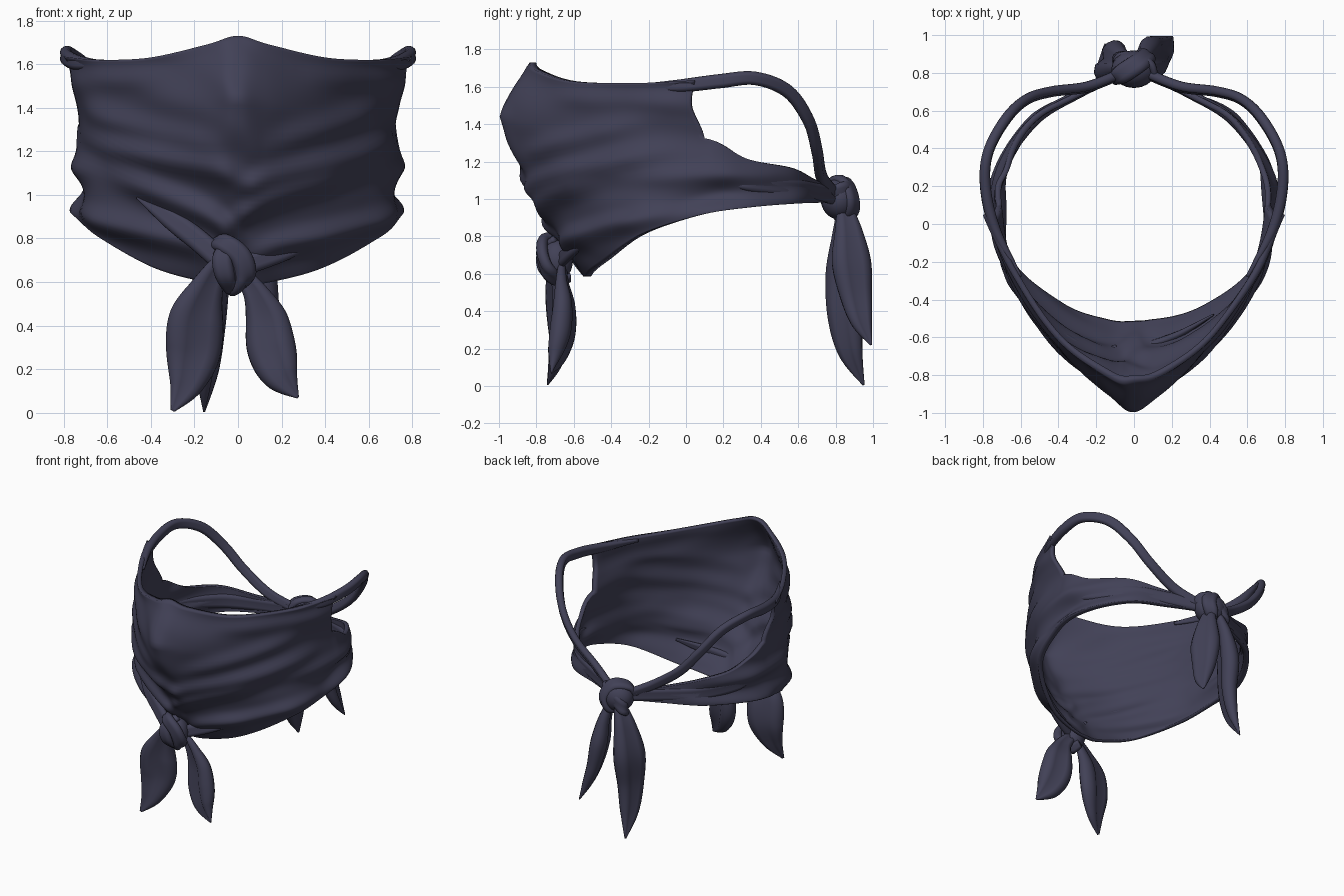
import bpy, bmesh, math
from mathutils import Vector, noise

if "Cube" in bpy.data.objects:
    bpy.data.objects.remove(bpy.data.objects["Cube"])

cloth = bpy.data.materials.new("dark slate cloth")
cloth.use_nodes = True
COLOUR = (0.054, 0.053, 0.095, 1)
cloth.diffuse_color = COLOUR
shader = next(n for n in cloth.node_tree.nodes if n.type == "BSDF_PRINCIPLED")
shader.inputs["Base Color"].default_value = COLOUR
shader.inputs["Roughness"].default_value = 0.9


def finish(name, bm):
    mesh = bpy.data.meshes.new(name)
    bm.to_mesh(mesh)
    bm.free()
    mesh.materials.append(cloth)
    mesh.shade_smooth()
    obj = bpy.data.objects.new(name, mesh)
    bpy.context.collection.objects.link(obj)


def spline(points, t, straight=0.0):
    """Smooth curve through the points, t from 0 to len - 1, blended towards straight lines."""
    last = len(points) - 1
    i = min(max(int(t), 0), last - 1)
    f = t - i
    a, b, c, d = (points[min(max(i + k, 0), last)] for k in (-1, 0, 1, 2))
    smooth = b + (c - a) * (f / 2) + (a * 2 - b * 5 + c * 4 - d) * (f * f / 2) \
        + (b * 3 - a - c * 3 + d) * (f ** 3 / 2)
    return smooth * (1 - straight) + (b + (c - b) * f) * straight


def sweep(name, path, widths, depth=0.8, wide=(1, 0, 0), crease=0.0, steps=8, sides=16):
    """Closed oval section swept along a path; crease cuts a fold down both faces."""
    path = [Vector(p) for p in path]
    n = (len(path) - 1) * steps
    bm = bmesh.new()
    rings = []
    for k in range(n + 1):
        t = k / steps
        p = spline(path, t)
        tangent = (spline(path, min(t + .05, len(path) - 1)) - spline(path, max(t - .05, 0))).normalized()
        side = Vector(wide)
        side = (side - tangent * side.dot(tangent)).normalized()
        face = tangent.cross(side)
        w = max(spline(widths, t), 0.003)
        ring = []
        for j in range(sides):
            a = math.tau * j / sides
            groove = 1 - crease * math.exp(-(math.cos(a) / .3) ** 2)
            ring.append(bm.verts.new(p + side * w * math.cos(a) + face * w * depth * math.sin(a) * groove))
        rings.append(ring)
    for r, q in zip(rings, rings[1:]):
        for j in range(sides):
            bm.faces.new((r[j], r[j - 1], q[j - 1], q[j]))
    bm.faces.new(rings[0])
    bm.faces.new(rings[-1])
    bmesh.ops.recalc_face_normals(bm, faces=bm.faces)
    finish(name, bm)


def ball(name, centre, size):
    bm = bmesh.new()
    bmesh.ops.create_uvsphere(bm, u_segments=20, v_segments=12, radius=1)
    bmesh.ops.scale(bm, vec=size, verts=bm.verts)
    bmesh.ops.translate(bm, vec=centre, verts=bm.verts)
    finish(name, bm)


# Face cloth: half rows from nose line to side, top row first
ROWS = [
    [(0, -.83, 1.73), (.14, -.79, 1.69), (.4, -.61, 1.63), (.64, -.27, 1.62), (.78, .05, 1.635)],
    [(0, -1, 1.44), (.14, -.91, 1.43), (.4, -.65, 1.42), (.65, -.3, 1.44), (.76, .03, 1.5)],
    [(0, -.88, 1.15), (.15, -.83, 1.15), (.41, -.63, 1.2), (.65, -.28, 1.31), (.73, .1, 1.325)],
    [(0, -.76, .92), (.15, -.73, .93), (.42, -.58, .98), (.66, -.26, 1.07), (.745, .1, 1.12)],
    [(0, -.645, .73), (.15, -.64, .75), (.43, -.52, .82), (.67, -.24, .92), (.72, .1, 1.01)],
    [(0, -.54, .585), (.15, -.53, .6), (.4, -.445, .67), (.65, -.24, .81), (.735, .08, .915)],
]
# Lower band behind the cheek: x, y, z, half height
BAND = [(.69, .33, 1.085, .13), (.53, .57, 1.07, .095), (.3, .7, 1.04, .06), (.1, .79, 1.02, .04)]
for offset, row in zip((1, .35, -.35, -1), ROWS[2:]):
    row += [(x, y, z + offset * h) for x, y, z, h in BAND]
FULL = [[Vector((-x, y, z)) for x, y, z in row[:0:-1]] + [Vector(p) for p in row] for row in ROWS]

# Cloth folds: start column, start height, end column, end height, strength
FOLDS = [
    (.3, .76, -2.8, 1.12, .04), (-.5, .72, -3.6, .93, .035), (.9, 1.02, -3.8, 1.28, .03),
    (-.5, 1.2, -3.4, 1.38, .02), (-.7, .84, 2.9, 1.14, .04), (-.5, .97, 3.6, 1.26, .035),
    (.2, .7, 3.6, .93, .035), (.8, 1.2, 3.2, 1.42, .018), (2.4, 1.12, 6.5, 1.13, .022),
    (-2.4, 1.12, -6.5, 1.13, .022), (3, .9, 7, 1.02, .03), (-3, .9, -7, 1.02, .03),
    (1.6, 1.56, 4.2, 1.5, .015), (-1.6, 1.55, -4.2, 1.5, .015),
]


def fold_height(s, z, r):
    here = Vector((s * .28, z))
    total = .014 * math.exp(-(r / .2) ** 2)
    for s0, z0, s1, z1, strength in FOLDS:
        a, b = Vector((s0 * .28, z0)), Vector((s1 * .28, z1))
        t = min(max((here - a).dot(b - a) / (b - a).length_squared, 0), 1)
        d = (here - a.lerp(b, t)).length / .05
        fade = min(1, t * 4, (1 - t) * 4)
        total += fade * strength * (1 - .6 * d * d) * math.exp(-d * d / 2)
    total += .02 * noise.noise(Vector((s * .8, z * 6 + s * .4, 2)))
    return min(total, .045) * min(1, max(.25, (8.5 - abs(s)) / 4))


STEP = 10
bm = bmesh.new()
outer, inner, partner = {}, {}, {}
for c in range(-8 * STEP, 8 * STEP + 1):
    s = c / STEP
    first = 0 if abs(s) <= 4 else 2
    column = [spline(row, s + (len(row) - 1) / 2) for row in FULL[first:]]
    for k in range(first * STEP, 5 * STEP + 1):
        r = k / STEP
        p = spline(column, r - first, max(0, 1 - abs(s)) * .6)
        out = Vector((p.x, p.y - .1, 0)).normalized()
        fold = fold_height(s, p.z, r)
        v = outer[k, c] = bm.verts.new(p + out * fold)
        partner[v] = inner[k, c] = bm.verts.new(p + out * (min(fold, fold * .5) - .03))
for k, c in outer:
    corners = [(k, c), (k + 1, c), (k + 1, c + 1), (k, c + 1)]
    if all(q in outer for q in corners):
        bm.faces.new([outer[q] for q in corners])
        bm.faces.new([inner[q] for q in reversed(corners)])
for edge in [e for e in bm.edges if e.is_boundary and e.verts[0] in partner]:
    a, b = edge.verts
    bm.faces.new((a, b, partner[b], partner[a]))
bmesh.ops.recalc_face_normals(bm, faces=bm.faces)
finish("face_cloth", bm)

# Ear straps
for side, label in ((1, "left"), (-1, "right")):
    strap = [(.6, -.28, 1.6), (.73, -.04, 1.605), (.785, .18, 1.63), (.775, .37, 1.645), (.685, .545, 1.575),
             (.575, .655, 1.42), (.44, .7, 1.26), (.25, .725, 1.12), (.08, .79, 1.03)]
    sweep(label + "_ear_strap", [(x * side, y, z) for x, y, z in strap],
          [.012, .034, .038, .036, .036, .034, .034, .035, .035], .85, (0, .3, 1), .25)
    # Twisted core thickening the lower band
    core = [(.705, .2, 1.09), (.675, .34, 1.08), (.51, .56, 1.06), (.29, .69, 1.04), (.08, .79, 1.02)]
    sweep(label + "_band_core", [(x * side, y, z) for x, y, z in core],
          [.004, .04, .055, .05, .05], .55, (0, 0, 1), .4)

# Front knot
ball("front_knot", (-.03, -.69, .67), (.085, .085, .11))
sweep("front_knot_wrap", [(-.12, -.65, .77), (-.07, -.75, .78), (.01, -.77, .72), (.035, -.745, .63),
                          (-.01, -.69, .57), (-.03, -.62, .58)],
      [.03, .045, .05, .05, .04, .03], .7, (.6, 0, .6), .25)
sweep("front_knot_under_wrap", [(-.02, -.7, .79), (-.07, -.765, .72), (-.06, -.765, .63), (-.03, -.7, .56)],
      [.03, .045, .045, .03], .7, (1, 0, 0), .25)
sweep("front_gather", [(-.46, -.53, .99), (-.31, -.635, .89), (-.18, -.69, .79), (-.09, -.72, .71)],
      [.01, .045, .05, .05], .6, (.5, 0, .8), .3)
sweep("front_gather_low", [(.42, -.48, .82), (.25, -.58, .75), (.1, -.64, .7), (0, -.67, .67)],
      [.01, .035, .045, .045], .6, (-.3, 0, .9), .3)

# Front tails
sweep("front_right_tail", [(-.08, -.72, .7), (-.14, -.7, .58), (-.19, -.68, .44), (-.205, -.67, .28),
                           (-.24, -.7, .13), (-.3, -.74, .01)],
      [.04, .08, .13, .13, .08, .01], .5, (1, .25, .2), .55)
sweep("front_left_tail", [(.02, -.66, .63), (.08, -.66, .55), (.13, -.65, .43), (.155, -.66, .29),
                          (.2, -.69, .17), (.275, -.72, .07)],
      [.04, .06, .1, .115, .085, .006], .62, (1, -.25, .2), .55)

# Back knot
ball("back_knot", (0, .82, 1.0), (.12, .1, .11))
sweep("back_knot_wrap", [(-.11, .76, 1.0), (-.07, .79, 1.08), (.02, .85, 1.09), (.07, .89, 1.0),
                         (.04, .88, .92), (.0, .8, .9)],
      [.03, .05, .055, .05, .045, .03], .6, (.7, -.5, .2), .25)
sweep("back_knot_side_wrap", [(.11, .77, 1.03), (.08, .85, 1.05), (-.03, .89, 1.0), (-.09, .87, .94),
                              (-.06, .8, .9)],
      [.03, .045, .045, .045, .03], .6, (.2, 0, 1), .25)

# Back tails
sweep("back_right_tail", [(-.04, .85, .95), (-.09, .86, .8), (-.125, .86, .6), (-.13, .85, .38),
                          (-.14, .88, .18), (-.155, .95, .005)],
      [.045, .085, .12, .1, .07, .006], .65, (.45, 1, 0), .5)
sweep("back_left_tail", [(.04, .85, .95), (.075, .87, .82), (.1, .885, .66), (.13, .91, .48),
                         (.17, .94, .34), (.205, .99, .22)],
      [.045, .08, .11, .09, .06, .006], .65, (-.35, 1, 0), .5)
